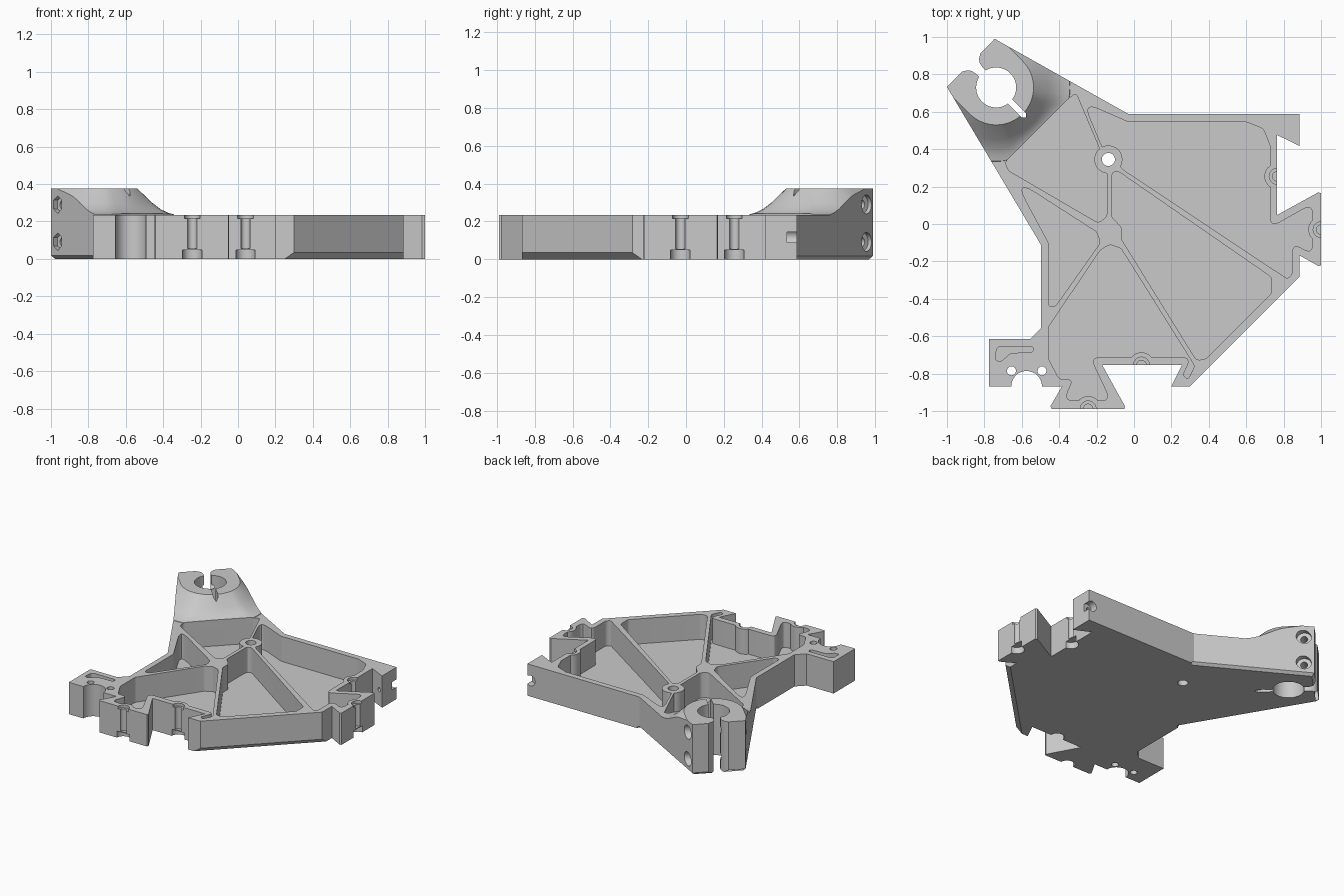
import bpy, bmesh, math
from mathutils import Vector, Matrix

cube = bpy.data.objects.get("Cube")
if cube:
    bpy.data.objects.remove(cube, do_unlink=True)

RIM, TOP, FLOOR = 0.235, 0.375, 0.05
CLAMP = Vector((-0.737, 0.73, 0))
# Clamp frame: local x points outward along the diagonal
OUTWARD = Matrix.Translation(CLAMP) @ Matrix.Rotation(math.radians(135), 4, 'Z')

grey = bpy.data.materials.new("grey plastic")
grey.use_nodes = True
grey.diffuse_color = (0.59, 0.59, 0.59, 1)
grey.node_tree.nodes["Principled BSDF"].inputs["Base Color"].default_value = grey.diffuse_color


def finish(bm, name):
    bmesh.ops.recalc_face_normals(bm, faces=bm.faces)
    mesh = bpy.data.meshes.new(name)
    bm.to_mesh(mesh)
    bm.free()
    mesh.materials.append(grey)
    obj = bpy.data.objects.new(name, mesh)
    bpy.context.collection.objects.link(obj)
    return obj


def rounded(points, radius, steps=6):
    """Round every corner of a closed 2D polygon."""
    pts = [Vector(p) for p in points]
    out = []
    for i, p in enumerate(pts):
        a, b = pts[i - 1] - p, pts[(i + 1) % len(pts)] - p
        half = max(a.angle(b) / 2, 0.2)
        d = min(radius / math.tan(half), 0.45 * a.length, 0.45 * b.length)
        s, e = p + a.normalized() * d, p + b.normalized() * d
        for k in range(steps + 1):
            t = k / steps
            out.append(s * (1 - t) ** 2 + p * 2 * t * (1 - t) + e * t * t)
    return out


def prism(name, points, low, high, matrix=None):
    bm = bmesh.new()
    face = bm.faces.new([bm.verts.new((p[0], p[1], low)) for p in points])
    up = bmesh.ops.extrude_face_region(bm, geom=[face])["geom"]
    for v in up:
        if isinstance(v, bmesh.types.BMVert):
            v.co.z = high
    if matrix:
        bm.transform(matrix)
    return finish(bm, name)


def rod(name, start, end, radius, sides=32):
    start, end = Vector(start), Vector(end)
    axis = end - start
    bm = bmesh.new()
    turn = axis.to_track_quat('Z', 'Y').to_matrix().to_4x4()
    bmesh.ops.create_cone(bm, cap_ends=True, segments=sides, radius1=radius, radius2=radius,
                          depth=axis.length, matrix=Matrix.Translation((start + end) / 2) @ turn)
    return finish(bm, name)


def chamfer_bar(a, b, inset):
    """Square bar turned on edge, used to chamfer a bottom edge."""
    a, b = Vector((*a, 0)), Vector((*b, 0))
    d = b - a
    side = inset * math.sqrt(2)
    m = (Matrix.Translation((a + b) / 2) @ Matrix.Rotation(math.atan2(d.y, d.x), 4, 'Z')
         @ Matrix.Rotation(math.pi / 4, 4, 'X')
         @ Matrix.Diagonal((d.length + 2 * inset, side, side, 1)))
    bm = bmesh.new()
    bmesh.ops.create_cube(bm, size=1, matrix=m)
    return finish(bm, "chamfer_cutter")


def combine(target, tool, operation='DIFFERENCE'):
    mod = target.modifiers.new("combine", 'BOOLEAN')
    mod.operation, mod.object, mod.solver = operation, tool, 'EXACT'
    graph = bpy.context.evaluated_depsgraph_get()
    mesh = bpy.data.meshes.new_from_object(target.evaluated_get(graph))
    target.modifiers.clear()
    target.data = mesh
    bpy.data.objects.remove(tool, do_unlink=True)


# Plate outline with two dovetails, foot and clamp arm
outline = [
    (-0.745, 0.99), (-0.03, 0.588), (0.885, 0.588), (0.885, 0.417), (0.765, 0.476),
    (0.765, 0.048), (0.985, 0.169), (1, 0.165), (1, -0.222), (0.985, -0.224), (0.885, -0.168),
    (0.885, -0.283), (0.3, -0.868), (0.2, -0.868), (0.257, -0.754), (-0.17, -0.754),
    (-0.048, -0.975), (-0.052, -0.988), (-0.44, -0.988), (-0.447, -0.975), (-0.385, -0.868),
    (-0.775, -0.868), (-0.775, -0.615), (-0.556, -0.615), (-0.497, -0.556),
    (-0.497, -0.112), (-1, 0.733)]
body = prism("corner_plate", outline, 0, RIM)

# Raised clamp: round top flaring down to a straight-fronted base, trimmed to the outline
bm = bmesh.new()
rings = []
for z, f in [(0.2, 1.08), (0.238, 0.97), (0.246, 0.82), (0.265, 0.62), (0.3, 0.39), (TOP, 0)]:
    ring = []
    for k in range(33):
        t = math.pi * (k / 32 - 0.5)
        base = min(0.33 / max(math.cos(t), 0.1), 0.4)
        r = 0.2 + f * (base - 0.2)
        ring.append((-r * math.cos(t), r * math.sin(t)))
    ring = [(0.5, ring[0][1])] + ring + [(0.5, ring[-1][1])]
    rings.append([bm.verts.new((x, y, z)) for x, y in ring])
for low, high in zip(rings, rings[1:]):
    for i in range(len(low)):
        j = (i + 1) % len(low)
        bm.faces.new((low[i], low[j], high[j], high[i]))
bm.faces.new(rings[0])
bm.faces.new(rings[-1])
bm.transform(OUTWARD)
tower = finish(bm, "clamp_tower")
combine(tower, prism("trim", outline, 0, 0.5), 'INTERSECT')
combine(body, tower, 'UNION')

# Half-round screw channels on the dovetail edges, and the hub
channels = [(-0.245, -0.988), (0.04, -0.754), (0.765, 0.255), (1, -0.03)]
hub = (-0.137, 0.345)

# Pockets that leave thin ribs between them
back_pocket = [
    (-0.27, 0.65), (-0.03, 0.545), (0.6, 0.545), (0.69, 0.51), (0.727, 0.42), (0.727, -0.02),
    (0.955, 0.108), (0.955, -0.163), (0.845, -0.1), (0.845, -0.27), (0.82, -0.293),
    (-0.05, 0.285), (-0.165, 0.4)]
side_pocket = [
    (-0.12, 0.306), (0.735, -0.285), (0.735, -0.37), (0.385, -0.72), (0.335, -0.73),
    (-0.065, -0.085), (-0.065, -0.02), (-0.12, 0.04)]
clamp_pocket = [
    (-0.31, 0.7), (-0.175, 0.38), (-0.145, 0.3), (-0.145, 0.04), (-0.19, 0.005),
    (-0.67, 0.285), (-0.69, 0.33), (-0.35, 0.67)]
left_pocket = [
    (-0.64, 0.24), (-0.2, -0.043), (-0.18, -0.1), (-0.42, -0.44), (-0.457, -0.44), (-0.457, -0.1)]
front_pocket = [
    (-0.457, -0.55), (-0.18, -0.14), (-0.13, -0.11), (-0.07, -0.13), (0.325, -0.76),
    (0.29, -0.83), (0.262, -0.81), (0.305, -0.712), (-0.235, -0.712), (-0.125, -0.945),
    (-0.375, -0.945), (-0.325, -0.83), (-0.4, -0.83), (-0.457, -0.72)]
for shape in (back_pocket, side_pocket, clamp_pocket, left_pocket, front_pocket):
    pocket = prism("pocket_cutter", rounded(shape, 0.035), FLOOR, 0.6)
    combine(pocket, rod("hub_boss", (*hub, 0), (*hub, RIM), 0.075))
    if shape in (back_pocket, front_pocket):
        for c in channels:
            combine(pocket, rod("channel_boss", (*c, 0), (*c, RIM), 0.068))
    combine(body, pocket)

# A thin web stays between the lower recess and the shaft of each channel
for c in channels:
    for low, high, r in [(-0.1, 0.048, 0.052), (0.055, 0.3, 0.025), (0.215, 0.3, 0.042)]:
        combine(body, rod("channel_cutter", (*c, low), (*c, high), r))

# Vertical holes: hub, foot pins, foot half-round, clamp bore
for x, y, r in [(*hub, 0.035), (-0.655, -0.785, 0.024), (-0.492, -0.785, 0.024),
                (-0.574, -0.868, 0.082), (CLAMP.x, CLAMP.y, 0.107)]:
    combine(body, rod("hole_cutter", (x, y, -0.1), (x, y, 0.6), r, 48))

# Blind curved slot in the foot
foot_slot = [(-0.74, -0.73), (-0.735, -0.655), (-0.54, -0.655), (-0.54, -0.685),
             (-0.66, -0.69), (-0.71, -0.735)]
combine(body, prism("foot_slot_cutter", rounded(foot_slot, 0.03), 0.12, 0.4))

# Clamp opening with rounded jaws, and the flexing slit opposite
half = [(0, 0.025), (0.13, 0.025), (0.155, 0.03), (0.173, 0.043), (0.183, 0.06), (0.25, 0.15)]
mouth = half + [(x, -y) for x, y in reversed(half)]
combine(body, prism("mouth_cutter", mouth, -0.1, 0.6, OUTWARD))
slit = [(0, 0.016), (-0.21, 0.016), (-0.227, 0), (-0.21, -0.016), (0, -0.016)]
combine(body, prism("slit_cutter", slit, -0.1, 0.6, OUTWARD))

# Clamp screws: round heads on one side, hex nuts on the other
for z in (0.092, 0.29):
    for a, b, r, sides in [(-0.3, 0.3, 0.024, 20), (-0.3, -0.16, 0.05, 32), (0.16, 0.3, 0.047, 6)]:
        ends = [OUTWARD @ Vector((0.12, y, z)) for y in (a, b)]
        combine(body, rod("screw_cutter", *ends, r, sides))

# Screw recess at the end of the back wall
combine(body, rod("end_recess", (0.86, 0.535, 0.117), (0.86, 0.65, 0.117), 0.038))
combine(body, rod("end_hole", (0.85, 0.3, 0.117), (0.85, 0.65, 0.117), 0.015))

# Bottom chamfers
for a, b, inset in [((0.885, -0.283), (0.3, -0.868), 0.035), ((-1, 0.733), (-0.497, -0.112), 0.018),
                    ((-0.745, 0.99), (-0.03, 0.588), 0.018), ((-1, 0.733), (-0.745, 0.99), 0.018)]:
    combine(body, chamfer_bar(a, b, inset))

bpy.ops.object.select_all(action='DESELECT')
body.select_set(True)
bpy.context.view_layer.objects.active = body
bpy.ops.object.shade_smooth_by_angle(angle=math.radians(25))
